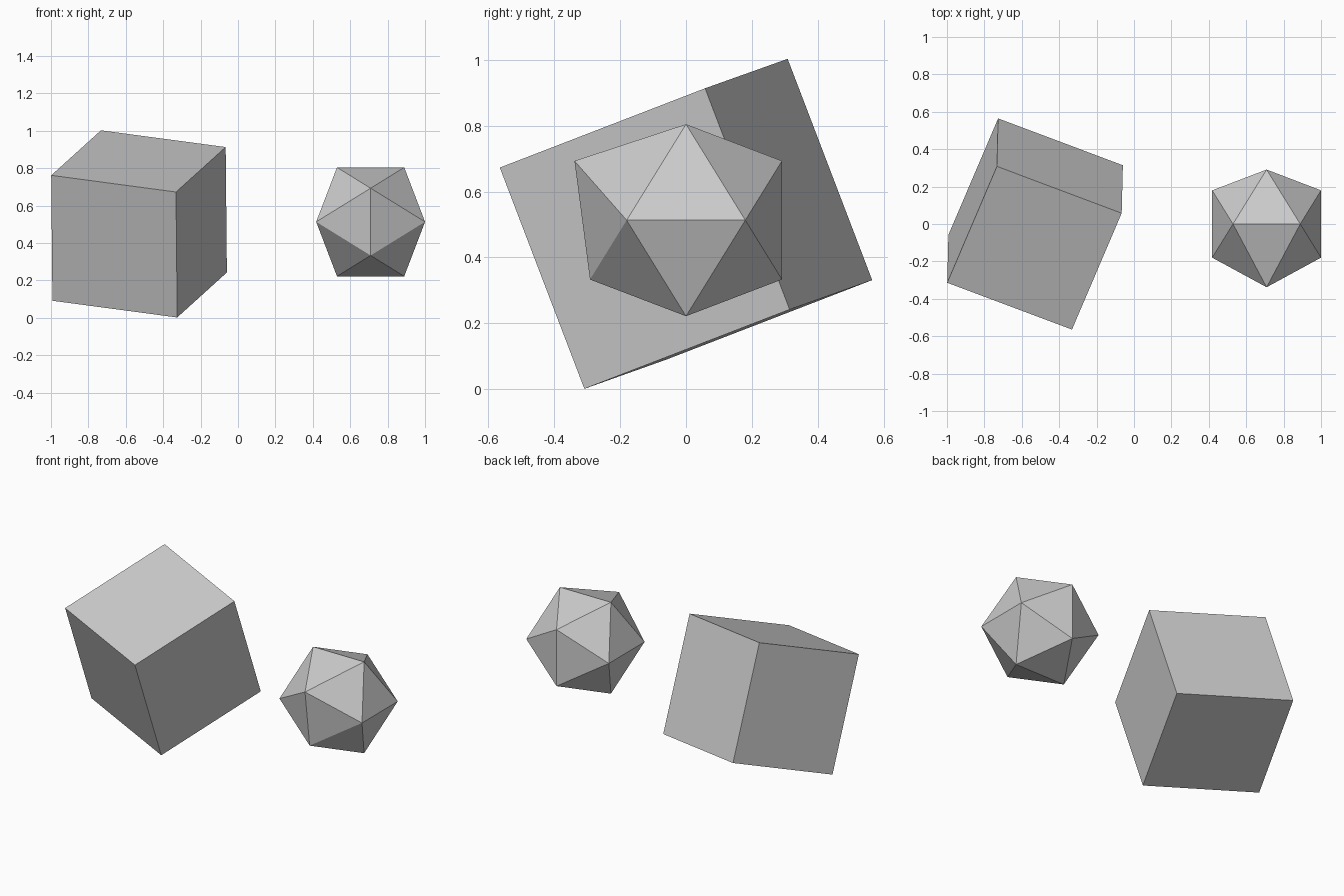
import bpy, bmesh
from mathutils import Vector, Matrix

if "Cube" in bpy.data.objects:
    bpy.data.objects.remove(bpy.data.objects["Cube"])


def make_object(name, bm):
    bmesh.ops.recalc_face_normals(bm, faces=bm.faces)
    mesh = bpy.data.meshes.new(name)
    bm.to_mesh(mesh)
    bm.free()
    obj = bpy.data.objects.new(name, mesh)
    bpy.context.collection.objects.link(obj)
    return obj


# Tilted cube: axes from two measured edge directions
up = Vector((-0.009, -0.357, 0.934)).normalized()
side = Vector((0.929, -0.350, -0.121))
side = (side - up * side.dot(up)).normalized()
depth = up.cross(side)
bm = bmesh.new()
bmesh.ops.create_cube(bm, size=0.718)
cube = make_object("tilted_cube", bm)
rotation = Matrix((side, depth, up)).transposed().to_4x4()
cube.matrix_world = Matrix.Translation((-0.529, 0.0, 0.502)) @ rotation

# Icosahedron: hull of three golden rectangles, one corner pulled forward
long = 0.291
short = long / 1.618
bm = bmesh.new()
for a in (-long, long):
    for b in (-short, short):
        for corner in ((a, b, 0), (0, a, b), (b, 0, a)):
            bm.verts.new(corner)
bmesh.ops.convex_hull(bm, input=bm.verts)
for v in bm.verts:
    if v.co.y < -0.25 and v.co.z > 0.1:
        v.co.y = -0.338
gem = make_object("faceted_ball", bm)
gem.location = (0.709, 0.0, 0.513)
